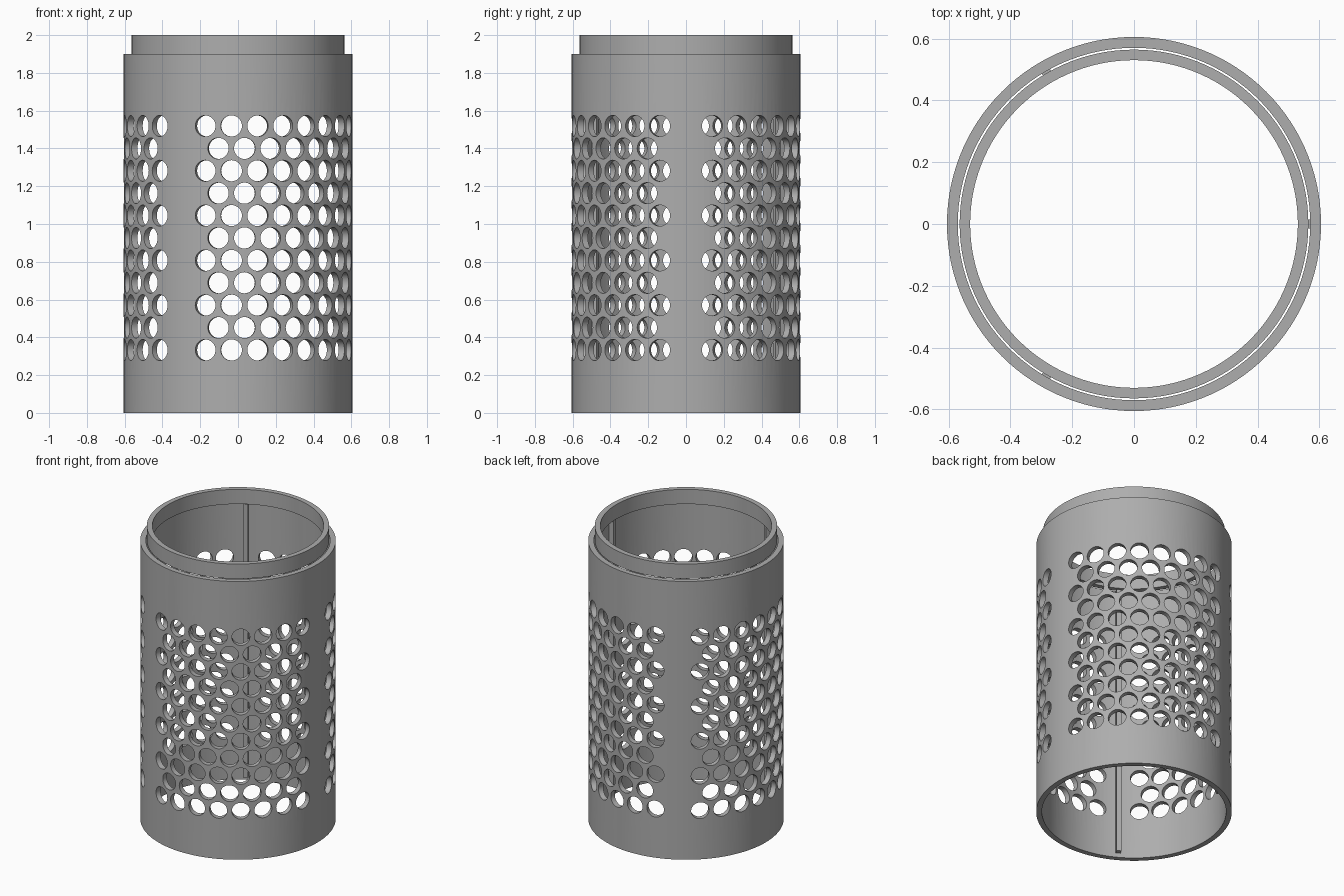
import bpy
import bmesh
import math
from mathutils import Matrix, Vector

cube = bpy.data.objects.get("Cube")
if cube:
    bpy.data.objects.remove(cube, do_unlink=True)

gray = bpy.data.materials.new("plain_gray")
gray.use_nodes = True
color = (0.42, 0.42, 0.42, 1)
gray.diffuse_color = color
gray.node_tree.nodes["Principled BSDF"].inputs["Base Color"].default_value = color


def make_object(name, bm):
    bmesh.ops.recalc_face_normals(bm, faces=bm.faces)
    mesh = bpy.data.meshes.new(name)
    bm.to_mesh(mesh)
    bm.free()
    mesh.materials.append(gray)
    obj = bpy.data.objects.new(name, mesh)
    bpy.context.collection.objects.link(obj)
    return obj


def select_only(obj):
    bpy.ops.object.select_all(action="DESELECT")
    obj.select_set(True)
    bpy.context.view_layer.objects.active = obj


def make_tube(name, inner, outer, bottom, top, steps=120):
    """Revolve a rectangular wall section around z."""
    bm = bmesh.new()
    corners = [(inner, bottom), (outer, bottom), (outer, top), (inner, top)]
    verts = [bm.verts.new((r, 0, z)) for r, z in corners]
    edges = [bm.edges.new((verts[i], verts[i - 1])) for i in range(4)]
    bmesh.ops.spin(bm, geom=verts + edges, cent=(0, 0, 0), axis=(0, 0, 1),
                   angle=math.tau, steps=steps)
    bmesh.ops.remove_doubles(bm, verts=bm.verts, dist=0.0001)
    return make_object(name, bm)


OUTER, INNER = 0.605, 0.57
PANELS = [0, 120, 240]
STEP = 120 / 9

# Outer sleeve and the collar that rests on the ribs
sleeve = make_tube("sleeve", INNER, OUTER, 0, 1.9)
collar = make_tube("collar", 0.53, 0.564, 1.9, 2.0)

# Staggered radial hole cutters, three panels with a solid strip between
bm = bmesh.new()
for panel in PANELS:
    for row in range(11):
        z = 0.333 + 0.1186 * row
        odd = row % 2
        for k in range(8 - odd):
            angle = math.radians(panel + STEP * (k + 1 + odd / 2))
            matrix = (Matrix.Rotation(angle, 4, "Z")
                      @ Matrix.Translation((0.59, 0, z))
                      @ Matrix.Rotation(math.pi / 2, 4, "Y"))
            bmesh.ops.create_cone(bm, cap_ends=True, segments=32, radius1=0.056,
                                  radius2=0.056, depth=0.12, matrix=matrix)
cutter = make_object("hole_cutter", bm)
cutter.hide_render = True

cut = sleeve.modifiers.new("holes", "BOOLEAN")
cut.operation = "DIFFERENCE"
cut.solver = "EXACT"
cut.object = cutter
select_only(sleeve)
bpy.ops.object.modifier_apply(modifier=cut.name)
bpy.data.objects.remove(cutter, do_unlink=True)

# Slim ribs on the inside wall, one behind each solid strip
for i, panel in enumerate(PANELS):
    bm = bmesh.new()
    size = Matrix.Diagonal(Vector((0.033, 0.03, 1.865, 1)))
    place = (Matrix.Rotation(math.radians(panel), 4, "Z")
             @ Matrix.Translation((0.5555, 0, 0.9625)))
    bmesh.ops.create_cube(bm, size=1, matrix=place @ size)
    make_object(f"inner_rib_{i + 1}", bm)

for obj in (sleeve, collar):
    select_only(obj)
    bpy.ops.object.shade_smooth_by_angle(angle=math.radians(30))
